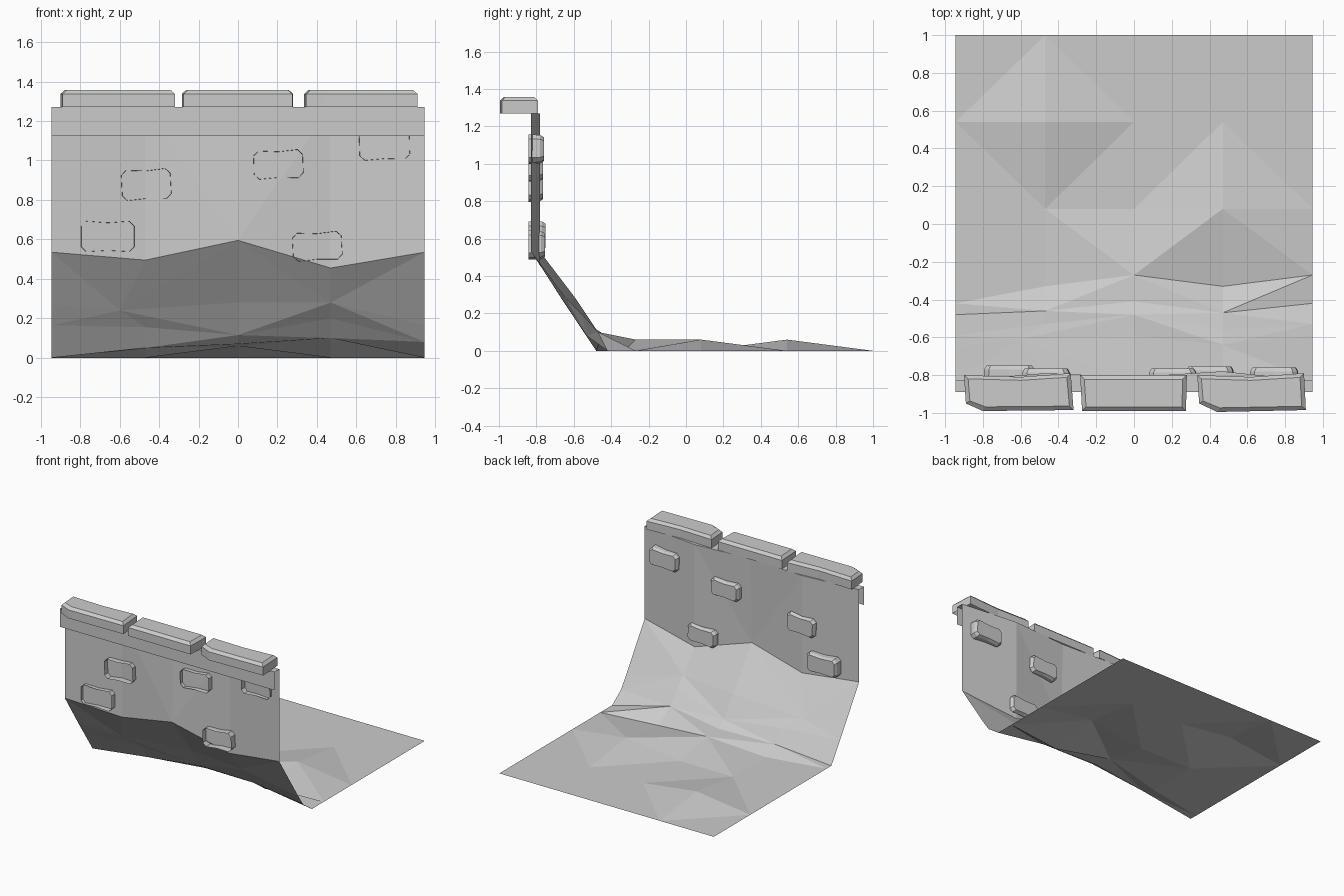
import bpy, bmesh
from math import cos, sin, radians

if "Cube" in bpy.data.objects:
    bpy.data.objects.remove(bpy.data.objects["Cube"])


def finish(name, bm):
    bmesh.ops.recalc_face_normals(bm, faces=bm.faces)
    mesh = bpy.data.meshes.new(name)
    bm.to_mesh(mesh)
    bm.free()
    ob = bpy.data.objects.new(name, mesh)
    bpy.context.collection.objects.link(ob)
    return ob


def shell(name, outline, levels, place):
    """Open-backed block: outline rings at (depth, inset) levels, capped at the last."""
    us, vs = [p[0] for p in outline], [p[1] for p in outline]
    cu, cv = (min(us) + max(us)) / 2, (min(vs) + max(vs)) / 2
    hu, hv = (max(us) - min(us)) / 2, (max(vs) - min(vs)) / 2
    bm = bmesh.new()
    rings = []
    for d, inset in levels:
        rings.append([bm.verts.new(place(cu + (u - cu) * (hu - inset) / hu,
                                         cv + (v - cv) * (hv - inset) / hv, d))
                      for u, v in outline])
    n = len(outline)
    for a, b in zip(rings, rings[1:]):
        for i in range(n):
            bm.faces.new((a[i], a[(i + 1) % n], b[(i + 1) % n], b[i]))
    bm.faces.new(rings[-1])
    return finish(name, bm)


# Folded sheet: ground, slope and wall; each row gives y, z per column and diagonals
COLS = (-.945, -.47, 0, .47, .945)
ROWS = [
    ((1, 1, 1, 1, 1), (0, 0, 0, 0, 0), "baba"),
    ((.54, .54, .54, .54, .54), (0, .06, 0, 0, 0), "abba"),
    ((.08, .08, .08, .08, .08), (0, 0, 0, .06, 0), "baba"),
    ((-.42, -.33, -.27, -.33, -.27), (0, 0, .06, 0, 0), "abab"),
    ((-.48, -.46, -.41, -.47, -.42), (0, .05, .07, .10, 0), "baba"),
    ((-.59, -.53, -.48, -.56, -.53), (.165, .155, .115, .20, .08), "abab"),
    ((-.66, -.61, -.59, -.64, -.59), (.27, .24, .28, .28, .165), "baba"),
    ((-.83, -.79, -.83, -.78, -.83), (.535, .495, .595, .455, .535), "abab"),
    ((-.83, -.79, -.81, -.78, -.83), (1.27,) * 5, "aaaa"),
    ((-.89,) * 5, (1.27,) * 5, "aaaa"),
    ((-.89,) * 5, (1.125,) * 5, ""),
]
bm = bmesh.new()
grid = [[bm.verts.new(c) for c in zip(COLS, ys, zs)] for ys, zs, _ in ROWS]
grid[6][1].co.x = -.6
for j, (_, _, diagonals) in enumerate(ROWS):
    for i, kind in enumerate(diagonals):
        p, q = grid[j][i], grid[j][i + 1]
        r, s = grid[j + 1][i + 1], grid[j + 1][i]
        for tri in (((p, q, r), (p, r, s)) if kind == "a" else ((p, q, s), (q, r, s))):
            bm.faces.new(tri)
finish("ground_and_wall", bm)

# Coping stones along the wall top, with worn corners
COPING = {
    "left": [(-.90, -.80), (-.89, -.95), (-.80, -.99), (-.32, -.985), (-.335, -.79), (-.6, -.81)],
    "middle": [(-.285, -.80), (-.275, -.99), (.275, -.99), (.28, -.80)],
    "right": [(.335, -.80), (.345, -.95), (.44, -.995), (.91, -.985), (.90, -.79), (.62, -.81)],
}
for side, outline in COPING.items():
    shell("coping_stone_" + side, outline, ((1.27, 0), (1.337, 0), (1.357, .022)),
          lambda u, v, d: (u, v, d))

# Raised bricks: centre x, centre z, width, height, tilt, wall-side y
BRICKS = [(-.66, .615, .27, .155, 0, -.75), (-.465, .878, .25, .155, 3, -.765),
          (.205, .98, .25, .145, 2, -.765), (.402, .565, .25, .145, 3, -.755),
          (.742, 1.078, .255, .15, 2, -.76)]
for k, (cx, cz, w, h, tilt, y) in enumerate(BRICKS):
    a, b, c, t = w / 2, h / 2, .025, radians(tilt)
    outline = [(-a, c - b), (c - a, -b), (0, .006 - b), (a - c, -b), (a, c - b),
               (a, b - c), (a - c, b), (0, b - .008), (c - a, b), (-a, b - c)]
    shell(f"brick_{k + 1}", outline, ((-.842, 0), (y - .02, .002), (y, .014)),
          lambda u, v, d: (cx + u * cos(t) - v * sin(t), d, cz + u * sin(t) + v * cos(t)))
